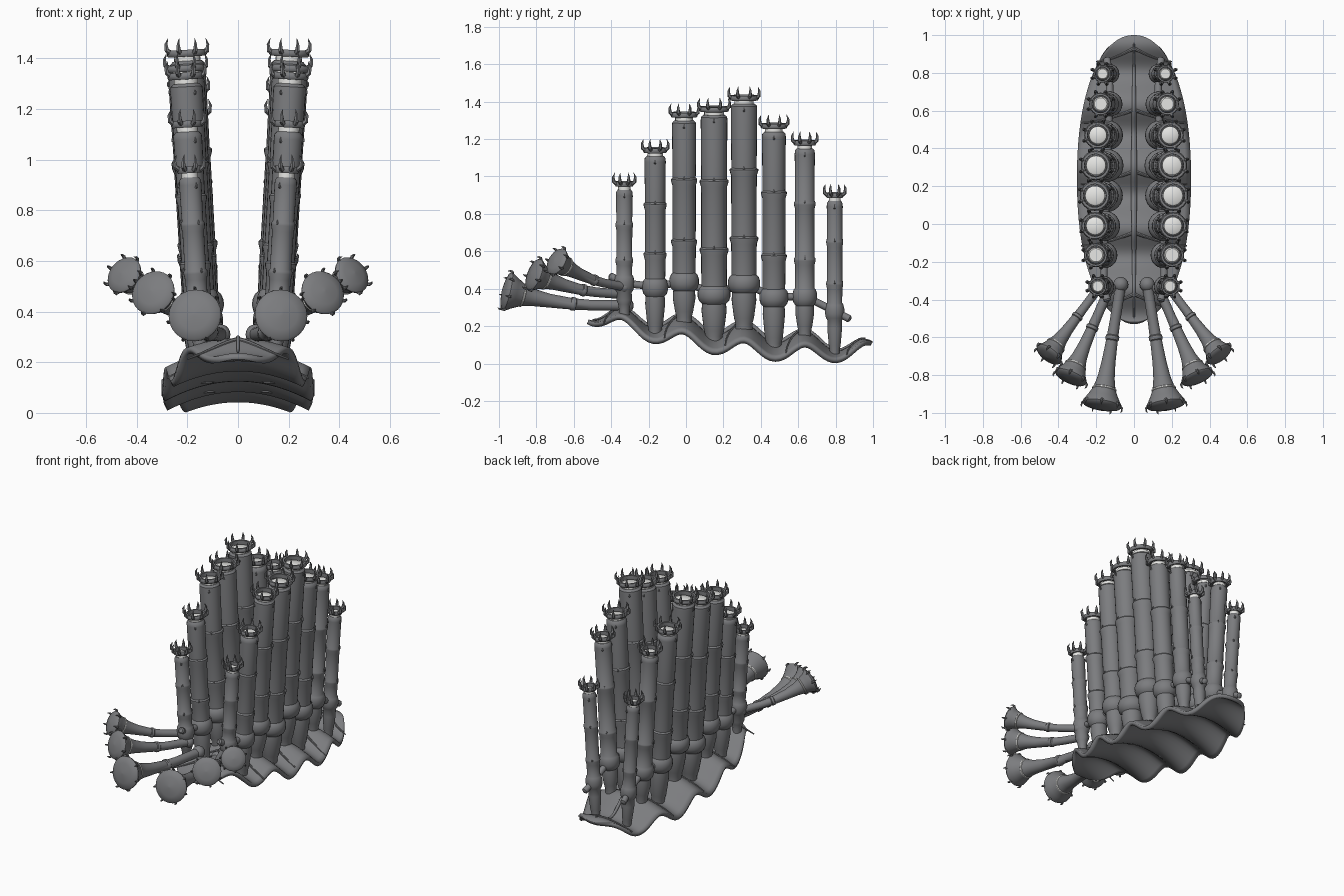
import bpy, bmesh, math
from mathutils import Vector as V

if "Cube" in bpy.data.objects:
    bpy.data.objects.remove(bpy.data.objects["Cube"])


def material(name, rgb):
    m = bpy.data.materials.new(name)
    m.use_nodes = True
    m.diffuse_color = (*rgb, 1)
    m.node_tree.nodes["Principled BSDF"].inputs["Base Color"].default_value = (*rgb, 1)
    return m


GREY = material("slate grey", (0.2, 0.203, 0.212))
WHITE = material("pale white", (0.8, 0.8, 0.78))


def finish(bm, name, mat, mirror=True):
    bmesh.ops.recalc_face_normals(bm, faces=bm.faces)
    mesh = bpy.data.meshes.new(name)
    bm.to_mesh(mesh)
    bm.free()
    mesh.materials.append(mat)
    ob = bpy.data.objects.new(name, mesh)
    bpy.context.collection.objects.link(ob)
    if mirror:
        ob.modifiers.new("mirror", "MIRROR").use_clip = False
    bpy.ops.object.select_all(action="DESELECT")
    ob.select_set(True)
    bpy.context.view_layer.objects.active = ob
    bpy.ops.object.shade_smooth_by_angle(angle=math.radians(40))
    return ob


def sweep(bm, centres, radii, axis=None, seg=20, caps=True):
    """Skin circles along a path; a fixed axis makes it a lathe."""
    centres = [V(c) for c in centres]
    n = len(centres)
    axes = [V(axis) if axis else centres[min(i + 1, n - 1)] - centres[max(i - 1, 0)] for i in range(n)]
    ref = V((1, 0, 0)) if abs(axes[0].normalized().x) < 0.8 else V((0, 1, 0))
    rings = []
    for c, a, r in zip(centres, axes, radii):
        u = a.cross(ref).normalized()
        w = a.cross(u).normalized()
        angles = [math.tau * k / seg for k in range(seg)]
        rings.append([bm.verts.new(c + (u * math.cos(t) + w * math.sin(t)) * r) for t in angles])
    for a, b in zip(rings, rings[1:]):
        for k in range(seg):
            j = (k + 1) % seg
            bm.faces.new((a[k], a[j], b[j], b[k]))
    if caps:
        bm.faces.new(rings[0])
        bm.faces.new(rings[-1])


def thorn(bm, root, out, up, size, thick):
    """Curved horn that leaves along out and bends to up."""
    root = V(root)
    pts = [root, root + out * size * 0.3 + up * size * 0.2,
           root + out * size * 0.35 + up * size * 0.6, root + out * size * 0.2 + up * size]
    sweep(bm, pts, [thick, thick * 0.9, thick * 0.6, thick * 0.05], seg=6)


def ball(bm, c, r):
    steps = [math.pi * (i + 0.1) / 10.2 for i in range(11)]
    sweep(bm, [V(c) - V((0, 0, r * math.cos(t))) for t in steps],
          [r * math.sin(t) for t in steps], axis=(0, 0, 1), seg=16)


# Wavy leaf-shaped base
def base_z(x, y):
    wave = -0.042 * math.cos(math.tau * (y - 0.8) / 0.325)
    return 0.21 - 0.125 * y - 0.9 * x * x + wave


bm = bmesh.new()
ROWS, COLS = 96, 20
grid = []
for i in range(ROWS + 1):
    t = -math.cos(math.pi * (0.01 + 0.98 * i / ROWS))
    y = 0.24 + 0.76 * t
    half = 0.302 * (1 - abs(t) ** 2.2) ** 0.47
    xs = [half * (2 * k / COLS - 1) for k in range(COLS + 1)]
    grid.append([bm.verts.new((x, y, base_z(x, y))) for x in xs])
for a, b in zip(grid, grid[1:]):
    for k in range(COLS):
        bm.faces.new((a[k], a[k + 1], b[k + 1], b[k]))
base = finish(bm, "wavy_base", GREY, mirror=False)
solid = base.modifiers.new("thickness", "SOLIDIFY")
solid.thickness = 0.026
solid.offset = -1

# Midrib and side veins on the base
bm = bmesh.new()
ys = [-0.5 + 1.46 * i / 60 for i in range(61)]
sweep(bm, [(0, y, base_z(0, y) + 0.004) for y in ys],
      [0.004 + 0.012 * math.sin(math.pi * i / 60) for i in range(61)], seg=10)
finish(bm, "base_midrib", GREY, mirror=False)
bm = bmesh.new()
for k in range(5):
    y0 = 0.93 - 0.325 * k
    reach = 0.2 if k in (0, 4) else 0.28
    path = [(reach * s / 8, y0 - 0.07 * math.sin(s / 8 * 1.5)) for s in range(9)]
    sweep(bm, [(x, y, base_z(x, y)) for x, y in path], [0.01 - 0.0008 * s for s in range(9)], seg=8)
finish(bm, "base_veins", GREY)

# Pipes: y, radius, top height, top x, collar height
PIPES = [
    (-0.33, 0.045, 0.93, 0.19, 0.43), (-0.165, 0.058, 1.11, 0.20, 0.41),
    (-0.01, 0.066, 1.30, 0.205, 0.44), (0.15, 0.073, 1.33, 0.205, 0.37),
    (0.31, 0.072, 1.39, 0.20, 0.43), (0.47, 0.065, 1.24, 0.19, 0.355),
    (0.635, 0.055, 1.15, 0.175, 0.36), (0.795, 0.043, 0.87, 0.165, 0.28),
]
LEAN = 0.06
AXIS = (LEAN, 0, 1)
chain = []
for n, (y, r, top, tx, zc) in enumerate(PIPES, 1):
    def at(z):
        return V((tx - LEAN * (top - z), y, z))

    foot = base_z(at(0.2).x, y) - 0.015
    joints = [zc + f * (top - zc) for f in (0.25, 0.63)]
    profile = [(foot, 0.62), (foot + 0.03, 0.62), (foot + 0.06, 0.74), (zc - 0.09, 0.92),
               (zc - 0.05, 0.88), (zc - 0.035, 1.1), (zc - 0.012, 1.2), (zc + 0.012, 1.2),
               (zc + 0.035, 1.08), (zc + 0.045, 0.93)]
    for j in joints:
        profile += [(j - 0.03, 0.95), (j - 0.006, 1.06), (j + 0.004, 1.06), (j + 0.012, 0.94)]
    profile += [(top - 0.03, 0.98), (top - 0.012, 0.96), (top, 0.78)]
    bm = bmesh.new()
    sweep(bm, [at(z) for z, _ in profile], [r * f for _, f in profile], axis=AXIS, seg=24)
    for j in joints + [top - 0.04]:
        for side in (V((1, 0, 0)), V((-0.5, -0.85, 0)), V((-0.5, 0.85, 0))):
            thorn(bm, at(j) + side * r * 0.93, side, V((0, 0, 1)), 0.02, 0.006)
    finish(bm, f"pipe_{n}", GREY)

    # Light pipe mouth
    bm = bmesh.new()
    sweep(bm, [at(top - 0.01), at(top + 0.02), at(top + 0.026)], [r * 0.72, r * 0.72, r * 0.6],
          axis=AXIS, seg=24)
    finish(bm, f"pipe_mouth_{n}", WHITE)

    # Thorned crown
    bm = bmesh.new()
    band = [(0.017, 1.02), (0.024, 1.1), (0.036, 1.1), (0.044, 1.02), (0.044, 0.84), (0.017, 0.84), (0.017, 1.02)]
    sweep(bm, [at(top + h) for h, _ in band], [r * f for _, f in band], axis=AXIS, seg=24, caps=False)
    for k in range(8):
        t = math.tau * (k + 0.5) / 8
        out = V((math.cos(t), math.sin(t), 0))
        thorn(bm, at(top + 0.03) + out * r * 0.95, out, V((0, 0, 1)), 0.06, 0.011)
    finish(bm, f"pipe_crown_{n}", GREY)
    chain.append(at(zc))

# Vine joining the pipe collars
chain = [V((0.14, -0.41, 0.47))] + chain + [V((0.145, 0.88, 0.235))]
path = []
for a, b in zip(chain, chain[1:]):
    for s in range(6):
        f = s / 6
        path.append(a.lerp(b, f * f * (3 - 2 * f)))
path.append(chain[-1])
bm = bmesh.new()
sweep(bm, path, [0.012] + [0.02] * (len(path) - 2) + [0.01], seg=10)
finish(bm, "collar_vine", GREY)

# Trumpets: start, mouth, mouth radius
TRUMPETS = [
    ((0.07, -0.32, 0.31), (0.17, -0.955, 0.385), 0.105),
    ((0.13, -0.34, 0.37), (0.335, -0.81, 0.475), 0.09),
    ((0.18, -0.33, 0.41), (0.45, -0.69, 0.545), 0.077),
]
FLARE = [(0, 0.028), (0.3, 0.028), (0.42, 0.03), (0.43, 0.036), (0.46, 0.036), (0.47, 0.031), (0.65, 0.037),
         (0.78, 0.046), (0.87, 0.06)]
for n, (start, mouth, R) in enumerate(TRUMPETS, 1):
    start, mouth = V(start), V(mouth)
    sag = V((0, 0, -0.025))

    def along(f):
        return start.lerp(mouth, f) + sag * math.sin(math.pi * f)

    scale = R / 0.105
    prof = [(f, q * (0.4 + 0.6 * scale)) for f, q in FLARE]
    prof += [(0.94, R * 0.8), (0.985, R * 0.98), (1.0, R), (1.015, R * 0.93), (1.03, R * 0.6), (1.045, R * 0.05)]
    bm = bmesh.new()
    sweep(bm, [along(f) for f, _ in prof], [q for _, q in prof], seg=24)
    ball(bm, start, 0.04 if n == 1 else 0.034)
    axis = (along(1) - along(0.95)).normalized()
    u = axis.cross(V((1, 0, 0))).normalized()
    w = axis.cross(u)
    for k in range(7):
        t = math.tau * k / 7
        out = u * math.cos(t) + w * math.sin(t)
        thorn(bm, along(0.99) + out * R * 0.95, out, axis, 0.032, 0.008)
    finish(bm, f"trumpet_{n}", GREY)

    # Pale ring behind the bell
    bm = bmesh.new()
    q = prof[8][1] + 0.004
    sweep(bm, [along(0.86), along(0.865), along(0.875), along(0.88)],
          [q - 0.006, q, q + 0.001, q - 0.002], seg=24)
    finish(bm, f"trumpet_ring_{n}", WHITE)
